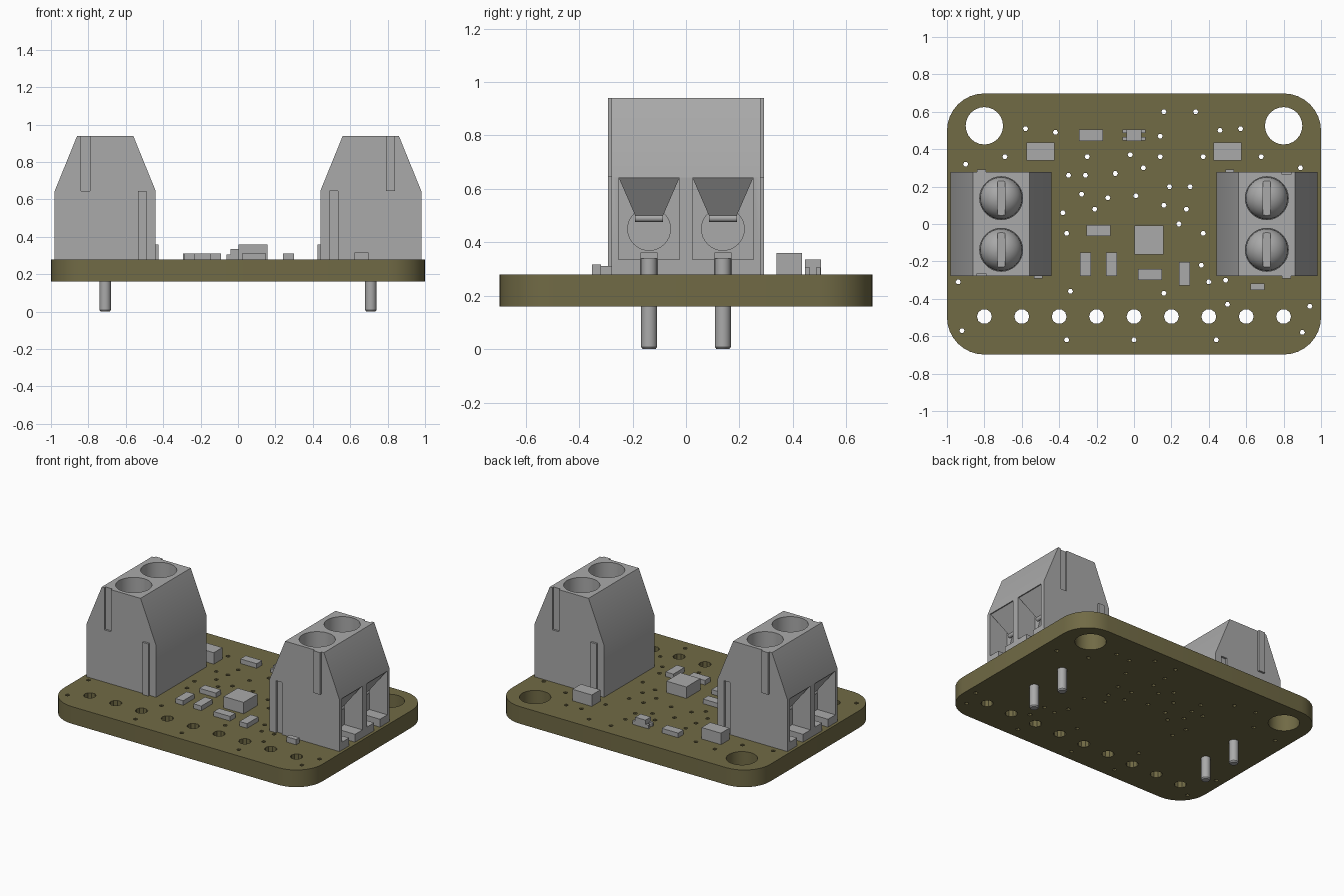
import bpy, bmesh, math
from mathutils import Vector, Matrix

if "Cube" in bpy.data.objects:
    bpy.data.objects.remove(bpy.data.objects["Cube"])


def material(name, colour):
    m = bpy.data.materials.new(name)
    m.use_nodes = True
    m.diffuse_color = (*colour, 1)
    m.node_tree.nodes["Principled BSDF"].inputs["Base Color"].default_value = (*colour, 1)
    return m


OLIVE = material("olive board", (0.165, 0.145, 0.06))
GREY = material("plain grey", (0.4, 0.4, 0.4))


def finish(name, bm, mat=GREY, smooth=False):
    bmesh.ops.recalc_face_normals(bm, faces=bm.faces)
    mesh = bpy.data.meshes.new(name)
    bm.to_mesh(mesh)
    bm.free()
    mesh.materials.append(mat)
    ob = bpy.data.objects.new(name, mesh)
    bpy.context.collection.objects.link(ob)
    if smooth:
        smooth_by_angle(ob)
    return ob


def smooth_by_angle(ob):
    bpy.ops.object.select_all(action="DESELECT")
    ob.select_set(True)
    bpy.context.view_layer.objects.active = ob
    bpy.ops.object.shade_smooth_by_angle(angle=math.radians(30))


def box(name, x0, x1, y0, y1, z0, z1):
    return hull(name, [(x, y, z) for x in (x0, x1) for y in (y0, y1) for z in (z0, z1)])


def hull(name, points):
    bm = bmesh.new()
    for p in points:
        bm.verts.new(p)
    bmesh.ops.convex_hull(bm, input=bm.verts)
    bmesh.ops.dissolve_limit(bm, angle_limit=0.01, verts=bm.verts, edges=bm.edges)
    return finish(name, bm)


def rod(name, start, end, radius, sides=32, tip=None):
    a, b = Vector(start), Vector(end)
    bm = bmesh.new()
    turn = (b - a).to_track_quat("Z", "Y").to_matrix().to_4x4()
    bmesh.ops.create_cone(bm, cap_ends=True, segments=sides, radius1=radius,
                          radius2=tip or radius, depth=(b - a).length,
                          matrix=Matrix.Translation((a + b) / 2) @ turn)
    return finish(name, bm, smooth=True)


def cut(ob, cutter):
    mod = ob.modifiers.new("cut", "BOOLEAN")
    mod.operation, mod.solver, mod.object = "DIFFERENCE", "EXACT", cutter
    bpy.ops.object.select_all(action="DESELECT")
    bpy.context.view_layer.objects.active = ob
    ob.select_set(True)
    bpy.ops.object.modifier_apply(modifier=mod.name)
    bpy.data.objects.remove(cutter)


# Circuit board: filled outline with mounting, header and via holes
BASE, TOP = 0.16, 0.28
curve = bpy.data.curves.new("circuit_board", "CURVE")
curve.dimensions, curve.fill_mode, curve.extrude = "2D", "BOTH", (TOP - BASE) / 2


def loop(points):
    s = curve.splines.new("POLY")
    s.points.add(len(points) - 1)
    for p, (x, y) in zip(s.points, points):
        p.co = (x, y, 0, 1)
    s.use_cyclic_u = True


def ring(x, y, r, sides, start=0.0, sweep=math.tau):
    return [(x + r * math.cos(start + sweep * i / sides),
             y + r * math.sin(start + sweep * i / sides)) for i in range(sides)]


outline = []
for k, (sx, sy) in enumerate([(1, 1), (-1, 1), (-1, -1), (1, -1)]):
    outline += ring(0.8 * sx, 0.498 * sy, 0.2, 9, k * math.pi / 2, math.pi / 2 * 9 / 8)
loop(outline)
for sx in (-1, 1):
    loop(ring(0.8 * sx, 0.525, 0.1, 24))
for i in range(9):
    loop(ring(0.2 * (i - 4), -0.495, 0.04, 10))
vias = [(16, 60), (33, 60), (-58, 51), (-42, 49), (14, 47), (46, 50), (57, 51), (-69, 36),
        (-90, 32), (-25, 36), (-2, 37), (5, 30), (14, 36), (37, 36), (68, 36), (89, 30),
        (-35, 26), (-26, 26), (-10, 27), (19, 20), (30, 20), (-28, 16), (-21, 8), (-14, 14),
        (1, 15), (16, 10), (28, 8), (-38, 6), (-36, -5), (24, 0), (37, -5), (36, -22),
        (40, -31), (49, -30), (16, -37), (50, -43), (94, -44), (90, -58), (44, -62),
        (0, -62), (-36, -62), (-92, -57), (-94, -31), (-34, -36)]
for x, y in vias:
    loop(ring(x / 100, y / 100, 0.014, 6))
temp = bpy.data.objects.new("board_outline", curve)
bpy.context.collection.objects.link(temp)
bpy.context.view_layer.update()
bm = bmesh.new()
bm.from_mesh(temp.to_mesh())
bpy.data.objects.remove(temp)
bmesh.ops.remove_doubles(bm, verts=bm.verts, dist=0.0005)
bmesh.ops.translate(bm, verts=bm.verts, vec=(0, 0, (TOP + BASE) / 2))
finish("circuit_board", bm, OLIVE, True)

# Terminal block housing with tapered top
W, PITCH, CX, ROOF, EAVE = 0.278, 0.138, 0.71, 0.94, 0.645
section = [(0.44, TOP), (0.98, TOP), (0.98, EAVE), (0.86, ROOF), (0.56, ROOF), (0.44, EAVE)]
body = hull("terminal_housing", [(x, y, z) for x, z in section for y in (-W, W)])
parts = [body]

# Interlocking ribs and matching grooves on the two ends
LOW, HIGH = (0.49, 0.535), (0.79, 0.84)
parts.append(box("upper_rib", *HIGH, -W - 0.014, -W, EAVE, ROOF))
parts.append(box("lower_rib", *LOW, W, W + 0.014, TOP, EAVE))
cut(body, box("groove", *HIGH, W - 0.014, W + 0.1, EAVE, ROOF + 0.1))
cut(body, box("groove", *LOW, -W - 0.1, -W + 0.014, TOP - 0.1, EAVE))

for y in (-PITCH, PITCH):
    # Screw well, wire pocket, wire hole and pin slot
    cut(body, rod("well", (CX, y, 0.6), (CX, y, 1.1), 0.115))
    cut(body, box("pocket", 0.84, 1.1, y - 0.114, y + 0.114, 0.335, 0.64))
    cut(body, rod("hole", (0.62, y, 0.45), (0.9, y, 0.45), 0.08))
    cut(body, box("slot", CX, 1.1, y - 0.032, y + 0.032, TOP - 0.1, 0.36))

    # Slotted dome screw
    bm = bmesh.new()
    bmesh.ops.create_uvsphere(bm, u_segments=32, v_segments=16, radius=0.113,
                              matrix=Matrix.Translation((CX, y, 0.6)))
    bmesh.ops.bisect_plane(bm, geom=bm.verts[:] + bm.edges[:] + bm.faces[:],
                           plane_co=(0, 0, 0.598), plane_no=(0, 0, -1), clear_outer=True)
    bmesh.ops.holes_fill(bm, edges=bm.edges)
    screw = finish("clamp_screw", bm)
    cut(screw, box("driver_slot", CX - 0.02, CX + 0.02, y - 0.2, y + 0.2, 0.665, 0.9))
    smooth_by_angle(screw)

    # Sloping wire guide narrowing inwards, with a rolled lip
    guide = hull("wire_guide", [(x - t, y + s * w, z) for x, w, z in
                                ((0.975, 0.112, 0.638), (0.88, 0.052, 0.5))
                                for s in (-1, 1) for t in (0, 0.015)])
    lip = rod("guide_lip", (0.872, y - 0.052, 0.49), (0.872, y + 0.052, 0.49), 0.014, 16)

    # Solder pin with tapered tip
    pin = rod("solder_pin", (CX, y, 0.008), (CX, y, 0.34), 0.03, 20)
    tip = rod("pin_tip", (CX, y, 0.008), (CX, y, 0), 0.03, 20, 0.024)
    parts += [screw, guide, lip, pin, tip]
smooth_by_angle(body)

# Opposite terminal block is the same one turned half way round
for ob in parts:
    twin = ob.copy()
    twin.name = "left_" + ob.name
    ob.name = "right_" + ob.name
    twin.rotation_euler.z = math.pi
    bpy.context.collection.objects.link(twin)


# Surface mounted parts: centre, size, height
def chip(name, x, y, w, d, h):
    box(name, x - w / 2, x + w / 2, y - d / 2, y + d / 2, TOP, TOP + h)


for sx in (-1, 1):
    chip("capacitor", 0.5 * sx, 0.387, 0.15, 0.095, 0.08)
chip("main_chip", 0.08, -0.085, 0.155, 0.155, 0.08)
for x, y in ((-0.23, 0.475), (-0.19, -0.035), (0.085, -0.27)):
    chip("resistor", x, y, 0.127, 0.06, 0.032)
for x, y in ((-0.26, -0.215), (-0.12, -0.215), (0.27, -0.265)):
    chip("resistor", x, y, 0.06, 0.125, 0.032)
chip("indicator_light", 0.66, -0.335, 0.075, 0.035, 0.037)
chip("small_diode", 0, 0.475, 0.08, 0.06, 0.055)
for sx in (-1, 1):
    for dy in (-0.02, 0.02):
        chip("diode_leg", 0.05 * sx, 0.475 + dy, 0.024, 0.018, 0.026)
